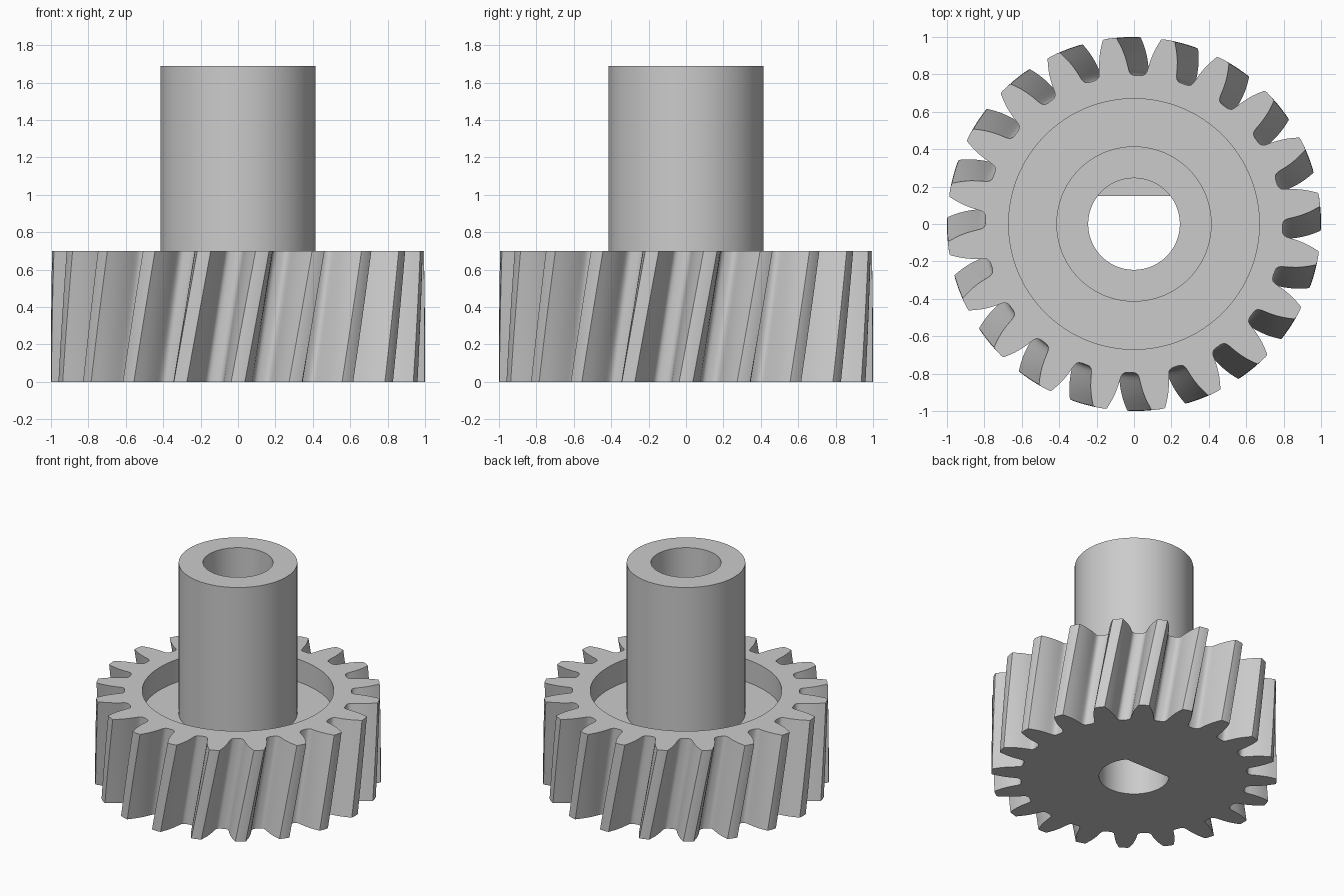
import bpy
import bmesh
from math import cos, sin, radians

cube = bpy.data.objects.get("Cube")
if cube:
    bpy.data.objects.remove(cube, do_unlink=True)

TEETH = 20
PITCH = 360 / TEETH
TWIST = 7.5
GEAR_TOP, FLOOR, HUB_TOP = 0.70, 0.525, 1.69
RECESS_R, HUB_R, BORE_R, FLAT_Y = 0.67, 0.415, 0.245, 0.15

steel = bpy.data.materials.new("plain grey")
steel.use_nodes = True
grey = (0.6, 0.6, 0.6, 1)
steel.diffuse_color = grey
steel.node_tree.nodes["Principled BSDF"].inputs["Base Color"].default_value = grey

# Half a tooth, from the tip centre to the gap centre: (degrees, radius)
half = [(0, 1.0), (1.1, 1.0), (2.1, 0.998), (2.9, 0.967), (3.7, 0.935), (4.4, 0.90),
        (4.95, 0.867), (5.3, 0.84), (5.6, 0.82), (6.1, 0.805), (6.9, 0.797), (8, 0.794)]
tooth = [(-a, r) for a, r in reversed(half[1:])] + half
outline = [(t * PITCH + a, r) for t in range(TEETH) for a, r in tooth]
angles = [a for a, r in outline]


def polar(a, r, z):
    return (r * cos(radians(a)), r * sin(radians(a)), z)


def toothed(z):
    turn = TWIST * z / GEAR_TOP
    return [polar(a + turn, r, z) for a, r in outline]


def circle(r, z, turn=0):
    return [polar(a + turn, r, z) for a in angles]


def d_shape(z):
    ring = []
    for a in angles:
        s = sin(radians(a))
        ring.append(polar(a, min(BORE_R, FLAT_Y / s) if s > 0 else BORE_R, z))
    return ring


def loft(name, rings):
    bm = bmesh.new()
    loops = [[bm.verts.new(p) for p in ring] for ring in rings]
    n = len(angles)
    for low, high in zip(loops, loops[1:]):
        for i in range(n):
            j = (i + 1) % n
            bm.faces.new((low[i], low[j], high[j], high[i]))
    bmesh.ops.remove_doubles(bm, verts=bm.verts, dist=0.00001)
    mesh = bpy.data.meshes.new(name)
    bm.to_mesh(mesh)
    bm.free()
    mesh.materials.append(steel)
    obj = bpy.data.objects.new(name, mesh)
    bpy.context.collection.objects.link(obj)
    bpy.ops.object.select_all(action="DESELECT")
    obj.select_set(True)
    bpy.context.view_layer.objects.active = obj
    bpy.ops.object.shade_smooth_by_angle(angle=radians(30))
    return obj


# Helical gear: underside, twisted teeth, rim and recessed web
steps = 10
loft("helical_gear",
     [d_shape(0)]
     + [toothed(GEAR_TOP * k / steps) for k in range(steps + 1)]
     + [circle(RECESS_R, GEAR_TOP, TWIST), circle(RECESS_R, FLOOR, TWIST),
        circle(HUB_R, FLOOR, TWIST)])

# Hub: outer wall, top ring, round bore and the flat-sided bore below it
loft("hub",
     [circle(HUB_R, FLOOR), circle(HUB_R, HUB_TOP), circle(BORE_R, HUB_TOP),
      circle(BORE_R, GEAR_TOP), d_shape(GEAR_TOP), d_shape(0)])
